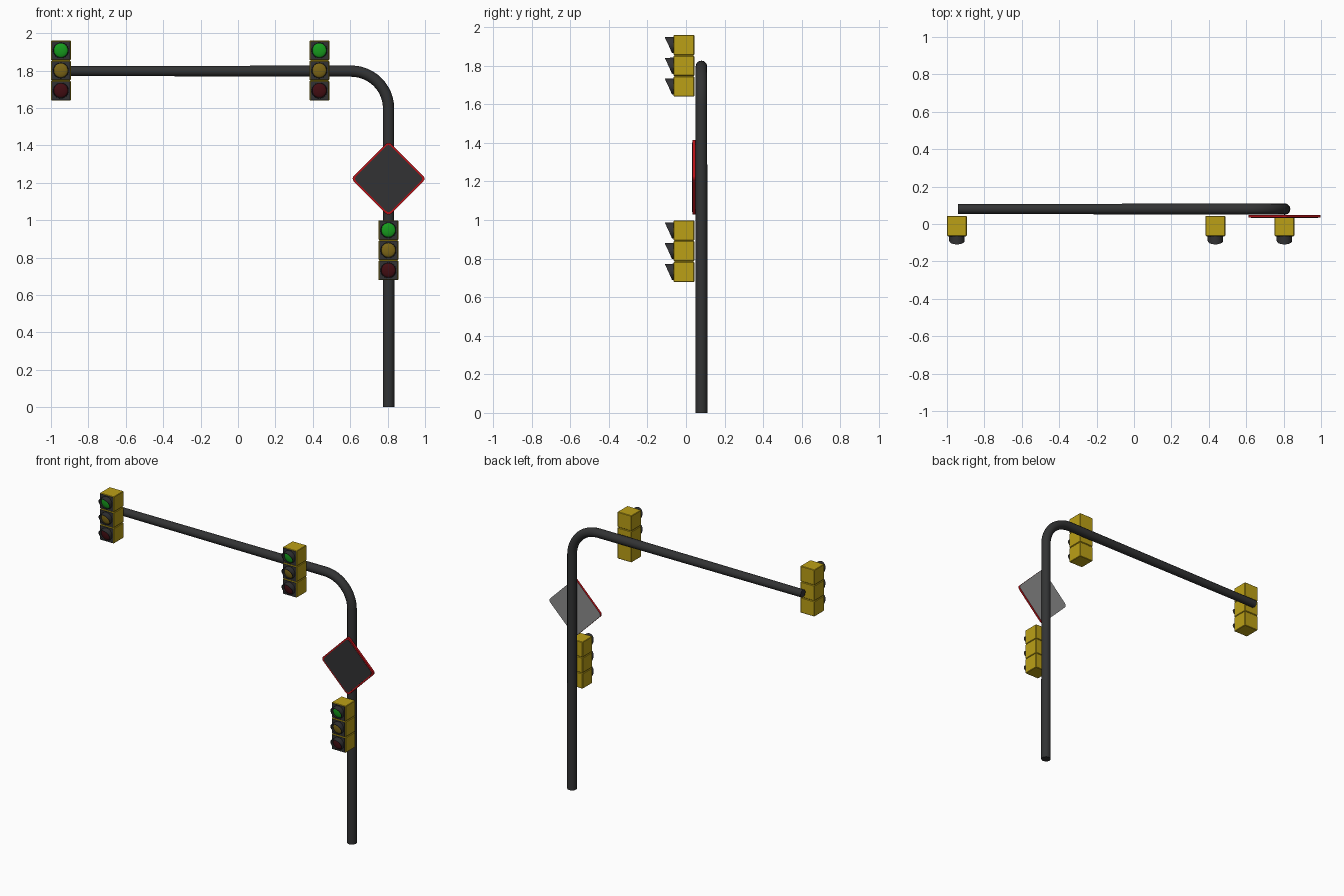
import bpy, bmesh, math
from mathutils import Matrix, Vector

if "Cube" in bpy.data.objects:
    bpy.data.objects.remove(bpy.data.objects["Cube"])


def material(name, r, g, b):
    m = bpy.data.materials.new(name)
    m.use_nodes = True
    m.diffuse_color = (r, g, b, 1)
    m.node_tree.nodes["Principled BSDF"].inputs["Base Color"].default_value = (r, g, b, 1)
    return m


METAL = material("dark_metal", .032, .033, .034)
YELLOW = material("housing_yellow", .5, .35, .008)
BLACK = material("face_black", .032, .032, .034)
GREEN = material("lens_green", .008, .33, .012)
AMBER = material("lens_amber", .2, .13, .008)
RED = material("lens_dark_red", .055, .004, .006)
SIGN_RED = material("sign_red", .5, .005, .008)
GREY = material("sign_back_grey", .26, .26, .26)


def make(name, bm, mats, smooth=False):
    bmesh.ops.recalc_face_normals(bm, faces=bm.faces)
    mesh = bpy.data.meshes.new(name)
    bm.to_mesh(mesh)
    bm.free()
    for m in mats:
        mesh.materials.append(m)
    obj = bpy.data.objects.new(name, mesh)
    bpy.context.collection.objects.link(obj)
    if smooth:
        shade(obj)
    return obj


def shade(obj):
    bpy.ops.object.select_all(action='DESELECT')
    obj.select_set(True)
    bpy.context.view_layer.objects.active = obj
    bpy.ops.object.shade_smooth_by_angle(angle=math.radians(40))


def box(name, center, size, mat, bevel=0):
    bm = bmesh.new()
    bmesh.ops.create_cube(bm, size=1, matrix=Matrix.Translation(center) @ Matrix.Diagonal((*size, 1)))
    if bevel:
        bmesh.ops.bevel(bm, geom=bm.edges[:], offset=bevel, segments=1, affect='EDGES')
    return make(name, bm, [mat])


# Bent pole with slightly tapering arm
POLE_X, POLE_Y, ARM_Z, BEND = .805, .08, 1.797, .2
path = [(POLE_X, 0, .031)]
for i in range(13):
    a = math.pi / 2 * i / 12
    path.append((POLE_X - BEND + BEND * math.cos(a), ARM_Z - BEND + BEND * math.sin(a), .03))
path.append((-.94, ARM_Z, .026))
curve = bpy.data.curves.new("pole", 'CURVE')
curve.dimensions = '3D'
curve.bevel_depth = 1
curve.bevel_resolution = 4
curve.use_fill_caps = True
spline = curve.splines.new('POLY')
spline.points.add(len(path) - 1)
for p, (x, z, r) in zip(spline.points, path):
    p.co = (x, POLE_Y, z, 1)
    p.radius = r
curve.materials.append(METAL)
pole = bpy.data.objects.new("pole", curve)
bpy.context.collection.objects.link(pole)
bpy.ops.object.select_all(action='DESELECT')
pole.select_set(True)
bpy.context.view_layer.objects.active = pole
bpy.ops.object.convert(target='MESH')
shade(bpy.context.view_layer.objects.active)

FRONT, BACK = -.064, .043
MID = (FRONT + BACK) / 2


# Visor: thin tube with a sloping front cut
def visor(name, x, z):
    bm = bmesh.new()
    n = 24
    rings = []
    for r, at_front in ((.042, False), (.041, True), (.038, True), (.038, False)):
        ring = []
        for i in range(n):
            a = math.tau * i / n
            y = -.091 - .018 * math.sin(a) if at_front else FRONT
            ring.append(bm.verts.new((x + r * math.cos(a), y, z + r * math.sin(a))))
        rings.append(ring)
    for k in range(3):
        for i in range(n):
            j = (i + 1) % n
            bm.faces.new((rings[k][i], rings[k][j], rings[k + 1][j], rings[k + 1][i]))
    make(name, bm, [BLACK], True)


# Lens: shallow dome
def lens(name, x, z, mat):
    bm = bmesh.new()
    bmesh.ops.create_uvsphere(bm, u_segments=24, v_segments=12, radius=.038)
    back = [v for v in bm.verts if v.co.z < -.001]
    bmesh.ops.delete(bm, geom=back, context='VERTS')
    place = Matrix.Translation((x, FRONT - .002, z)) @ Matrix.Rotation(math.pi / 2, 4, 'X')
    bmesh.ops.transform(bm, verts=bm.verts, matrix=place @ Matrix.Diagonal((1, 1, .3, 1)))
    make(name, bm, [mat], True)


# Signal head: three housing sections on a core
def signal(name, x, z):
    box(name + "_core", (x, MID, z), (.096, .097, .3), YELLOW)
    for part, dz, mat in (("green", .1075, GREEN), ("amber", 0, AMBER), ("red", -.1075, RED)):
        tag = name + "_" + part
        box(tag + "_housing", (x, MID, z + dz), (.106, BACK - FRONT, .104), YELLOW, .003)
        box(tag + "_face", (x, FRONT, z + dz), (.096, .003, .098), BLACK)
        visor(tag + "_visor", x, z + dz)
        lens(tag + "_lens", x, z + dz, mat)


signal("arm_end_signal", -.947, 1.8)
signal("arm_inner_signal", .435, 1.8)
signal("pole_signal", .804, .839)


# Diamond sign with rounded corners
def diamond(name, reach, y0, y1, mats):
    bm = bmesh.new()
    rad = .02
    off = reach - rad
    verts = []
    for k in range(4):
        for i in range(5):
            a = math.pi / 2 * k + math.pi / 4 * (i / 2 - 1)
            c = math.pi / 2 * k
            verts.append(bm.verts.new((POLE_X + off * math.cos(c) + rad * math.cos(a), y0,
                                       1.222 + off * math.sin(c) + rad * math.sin(a))))
    face = bm.faces.new(verts)
    out = bmesh.ops.extrude_face_region(bm, geom=[face])
    moved = [v for v in out["geom"] if isinstance(v, bmesh.types.BMVert)]
    bmesh.ops.translate(bm, verts=moved, vec=Vector((0, y1 - y0, 0)))
    bmesh.ops.recalc_face_normals(bm, faces=bm.faces)
    for f in bm.faces:
        f.material_index = len(mats) - 1 if f.normal.y > .9 else 0
    make(name, bm, mats)


diamond("sign_plate", .192, .034, .049, [SIGN_RED, GREY])
diamond("sign_panel", .179, .032, .036, [BLACK])
